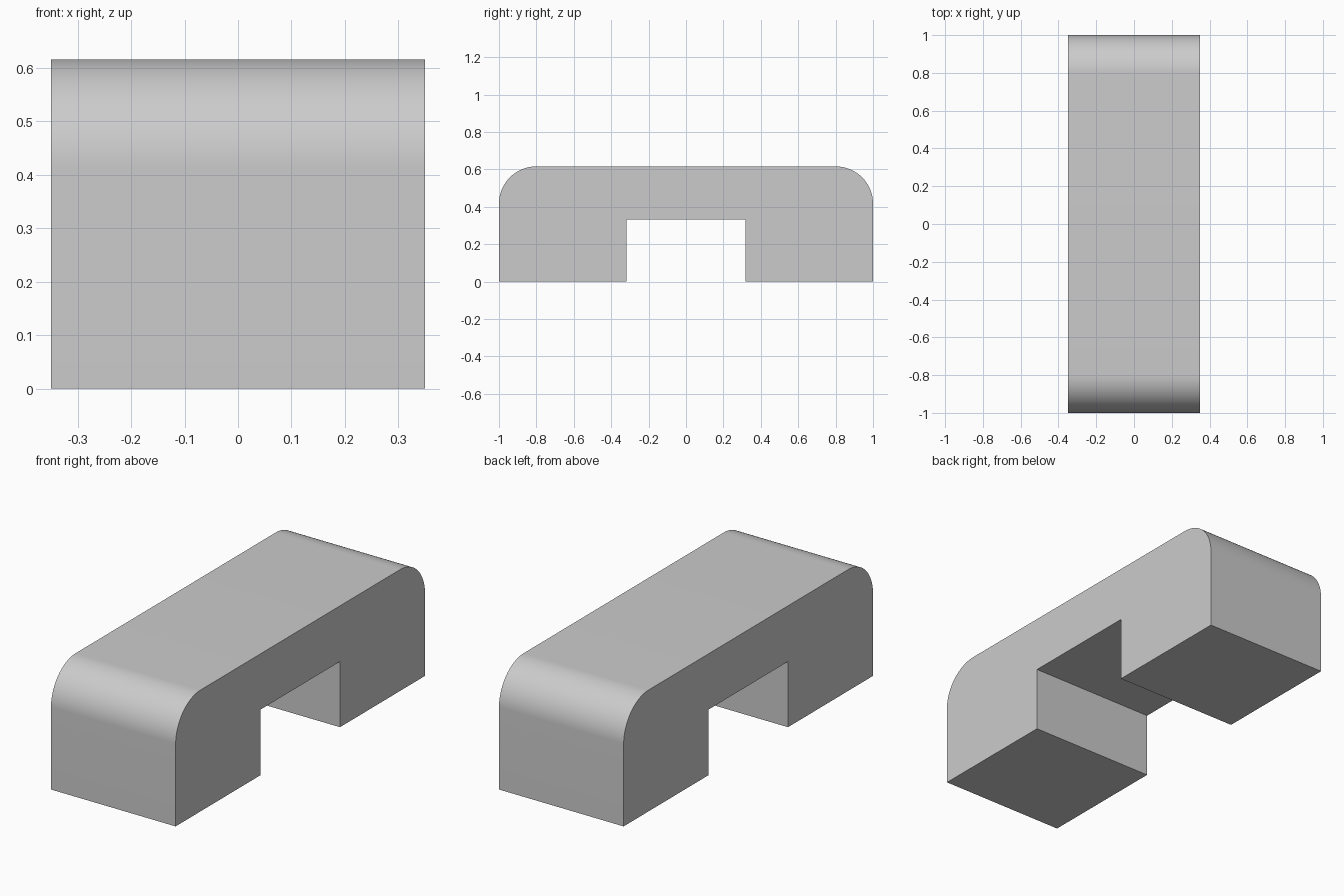
import bpy
import bmesh
from math import pi, sin, cos, radians

if "Cube" in bpy.data.objects:
    bpy.data.objects.remove(bpy.data.objects["Cube"], do_unlink=True)

WIDTH, HALF_LENGTH, HEIGHT = 0.70, 1.0, 0.616
NOTCH_HALF, NOTCH_TOP = 0.318, 0.333
RADIUS, STEPS = 0.2, 24

# Plain grey
grey = bpy.data.materials.new("grey")
grey.use_nodes = True
colour = (0.6, 0.6, 0.6, 1)
grey.diffuse_color = colour
grey.node_tree.nodes["Principled BSDF"].inputs["Base Color"].default_value = colour

# Half of the bridge outline, from the notch round to the top, then mirrored
half = [(NOTCH_HALF, NOTCH_TOP), (NOTCH_HALF, 0), (HALF_LENGTH, 0)]
for i in range(STEPS + 1):
    a = pi / 2 * i / STEPS
    half.append((HALF_LENGTH - RADIUS + RADIUS * cos(a),
                 HEIGHT - RADIUS + RADIUS * sin(a)))
outline = half + [(-y, z) for y, z in reversed(half)]

# Extrude the outline across the width
bm = bmesh.new()
side = bm.faces.new([bm.verts.new((-WIDTH / 2, y, z)) for y, z in outline])
extruded = bmesh.ops.extrude_face_region(bm, geom=[side], use_keep_orig=True)
verts = [g for g in extruded["geom"] if isinstance(g, bmesh.types.BMVert)]
bmesh.ops.translate(bm, verts=verts, vec=(WIDTH, 0, 0))
bmesh.ops.recalc_face_normals(bm, faces=bm.faces)
mesh = bpy.data.meshes.new("bridge_block")
bm.to_mesh(mesh)
bm.free()
mesh.materials.append(grey)

bridge = bpy.data.objects.new("bridge_block", mesh)
bpy.context.collection.objects.link(bridge)
bpy.ops.object.select_all(action="DESELECT")
bridge.select_set(True)
bpy.context.view_layer.objects.active = bridge
bpy.ops.object.shade_smooth_by_angle(angle=radians(30))
